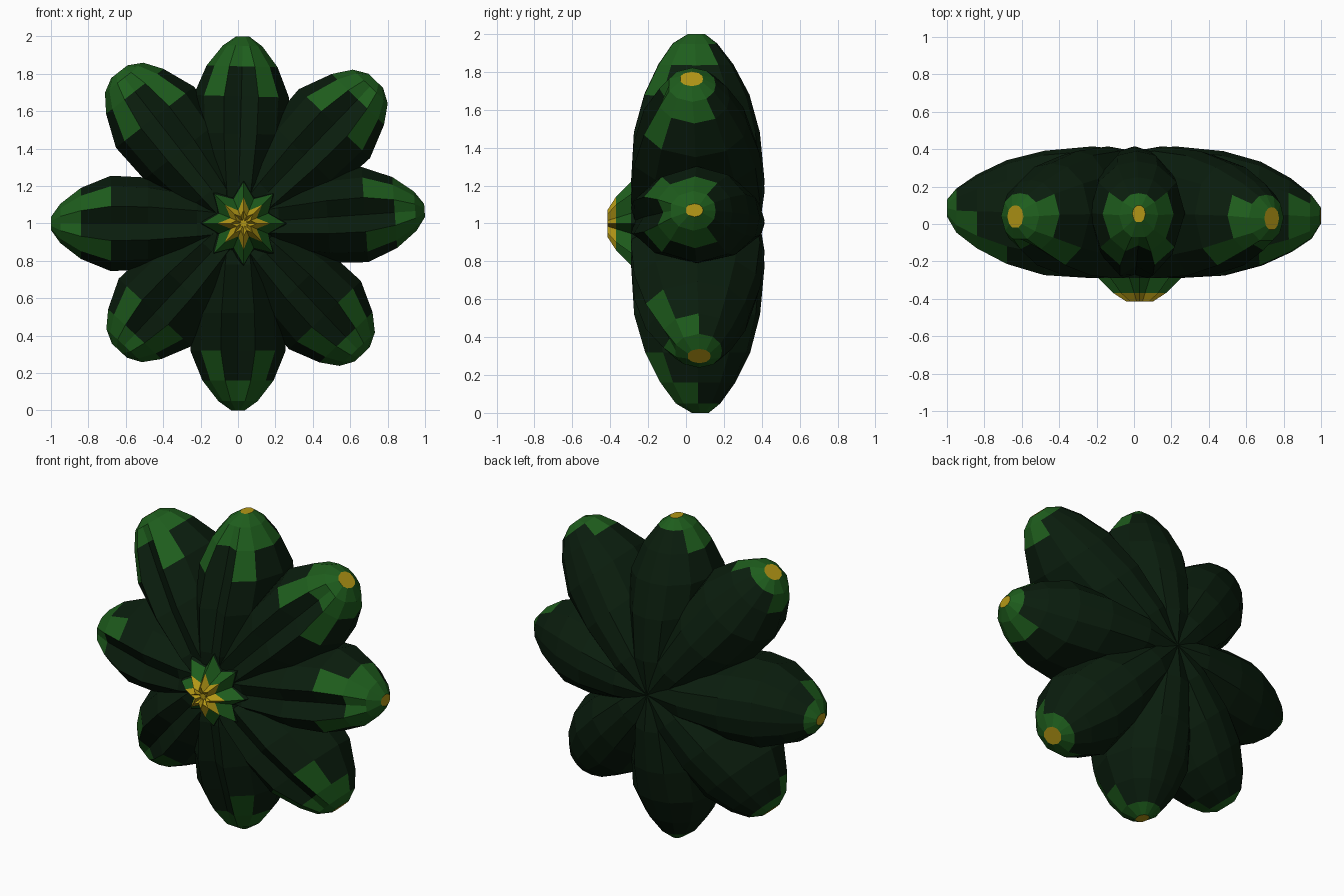
import bpy, bmesh, math
from mathutils import Vector

if "Cube" in bpy.data.objects:
    bpy.data.objects.remove(bpy.data.objects["Cube"])


def material(name, rgb):
    m = bpy.data.materials.new(name)
    m.diffuse_color = (*rgb, 1)
    m.use_nodes = True
    m.node_tree.nodes["Principled BSDF"].inputs["Base Color"].default_value = m.diffuse_color
    return m


MATS = [material("dark_green", (0.003, 0.012, 0.004)),
        material("leaf_green", (0.013, 0.11, 0.012)),
        material("gold", (0.45, 0.31, 0.008))]


def loft(name, rings, pick):
    """Skin a list of closed rings, cap both ends, colour faces by pick(ring, centre)."""
    bm = bmesh.new()
    vs = [[bm.verts.new(p) for p in ring] for ring in rings]
    n = len(rings[0])
    made = []
    for i in range(len(vs) - 1):
        for k in range(n):
            j = (k + 1) % n
            made.append((bm.faces.new((vs[i][k], vs[i][j], vs[i + 1][j], vs[i + 1][k])), i))
    made.append((bm.faces.new(vs[0][::-1]), 0))
    made.append((bm.faces.new(vs[-1]), len(vs) - 1))
    for f, i in made:
        f.material_index = pick(i, f.calc_center_median())
    bmesh.ops.recalc_face_normals(bm, faces=bm.faces)
    me = bpy.data.meshes.new(name)
    bm.to_mesh(me)
    bm.free()
    for m in MATS:
        me.materials.append(m)
    ob = bpy.data.objects.new(name, me)
    bpy.context.collection.objects.link(ob)
    return ob


# Petal stations: radius, half width, front y, back y, groove depth
POINTED = [(0.0, .13, -.26, .39, 0), (.22, .19, -.29, .415, .02), (.48, .245, -.275, .39, .05),
           (.68, .255, -.22, .335, .06), (.84, .19, -.145, .25, .03),
           (.95, .105, -.07, .165, 0), (1.0, .035, .01, .10, 0)]
BLUNT = [(0.0, .13, -.26, .39, 0), (.22, .19, -.29, .415, .02), (.48, .25, -.275, .39, .05),
         (.70, .265, -.22, .325, .06), (.87, .195, -.135, .235, .03),
         (.96, .13, -.08, .165, 0), (1.0, .055, -.02, .10, 0)]
# Half of the cross-section: sideways, depth (front is -1)
HALF = [(.36, -1), (.78, -.66), (1, 0), (.82, .6), (.42, .93)]
SECTION = [(0, -1)] + HALF + [(0, 1)] + [(-a, b) for a, b in reversed(HALF)]


def petal(name, angle, length, stations, lift):
    a = math.radians(angle)
    out = Vector((math.cos(a), 0, math.sin(a)))
    side = Vector((-math.sin(a), 0, math.cos(a)))
    rings = []
    for r, w, front, back, groove in stations:
        ring = []
        for k, (t, v) in enumerate(SECTION):
            y = (front + back) / 2 + v * (back - front) / 2 + (groove if k == 0 else 0)
            y += lift * r ** 4
            ring.append(Vector((0, y, 1)) + out * r * length + side * t * w)
        rings.append(ring)

    def pick(i, c):
        across = abs((c - Vector((0, c.y, 1))).dot(side))
        if i == 6:
            return 2
        if i == 5 or (i == 4 and c.y < .1) or (i == 3 and c.y < -.05 and across > .08):
            return 1
        return 0
    loft(name, rings, pick)


# Eight petals around the centre
for n, (ang, length, st, lift) in enumerate([
        (4, 1.0, POINTED, -.01), (46, 1.06, BLUNT, -.01), (88.5, 1.0, POINTED, 0),
        (128, 1.03, BLUNT, 0), (180, 1.0, POINTED, .03), (227, .93, BLUNT, .02),
        (270, 1.0, POINTED, .02), (313.5, .965, BLUNT, .03)]):
    petal(f"petal_{n + 1}", ang, length, st, lift)


# Star-shaped heart at the front
def star(y, tip, valley):
    return [Vector((0.03 + (valley if k % 2 else tip) * math.cos(k * math.pi / 8), y,
                    1.0 + (valley if k % 2 else tip) * math.sin(k * math.pi / 8)))
            for k in range(16)]


loft("flower_heart",
     [star(-.2, .27, .20), star(-.29, .22, .14), star(-.37, .14, .075),
      star(-.415, .07, .04), star(-.39, .03, .015)],
     lambda i, c: 0 if i == 0 else 1 if i == 1 else 2)
